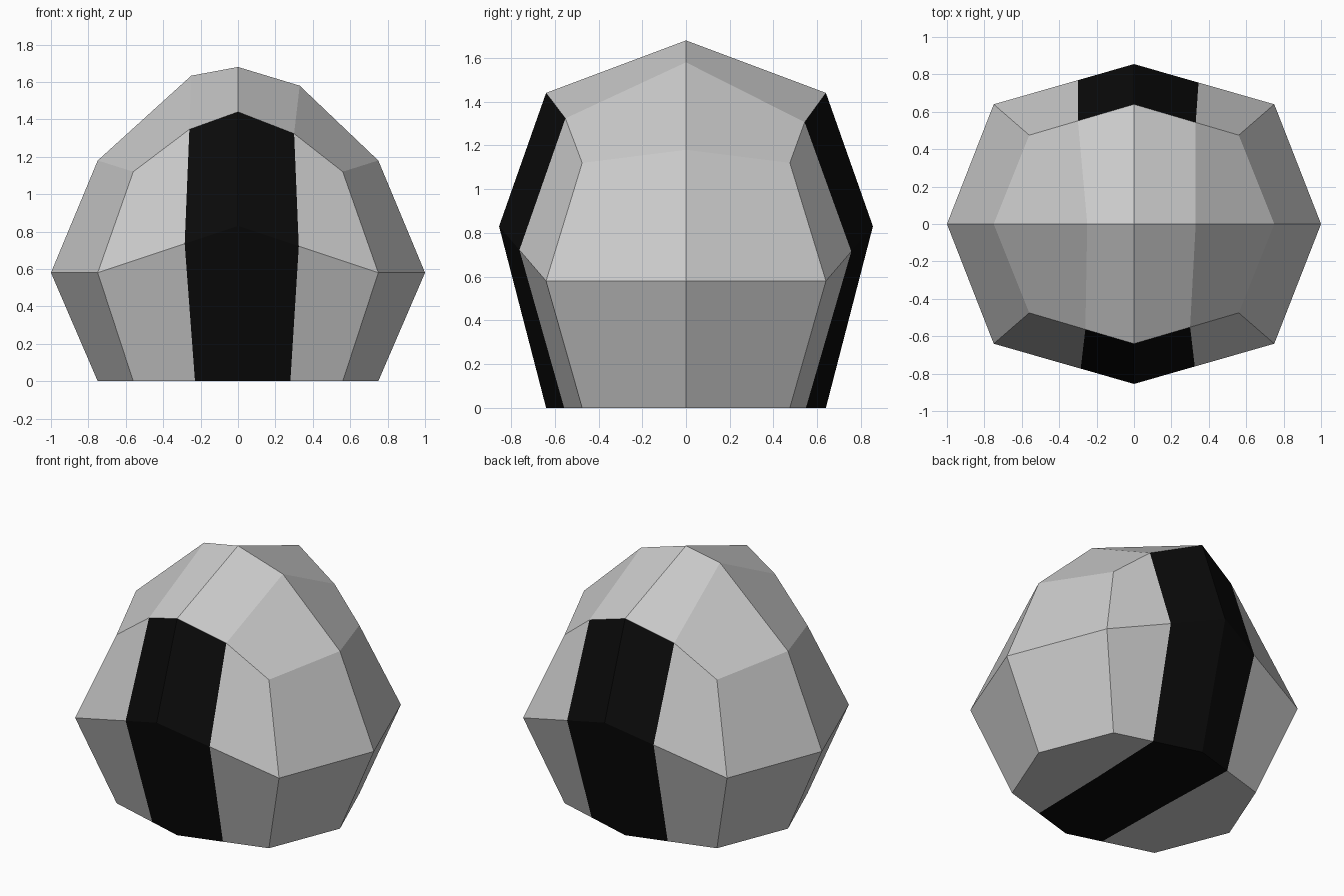
import bpy

if "Cube" in bpy.data.objects:
    bpy.data.objects.remove(bpy.data.objects["Cube"])

# Ring of 8 (y, z) points: top, front upper, front middle, front foot,
# underside, back foot, back middle, back upper
def ring(y_up, y_mid, y_foot, z_top, z_up, z_mid):
    front = [(-y_up, z_up), (-y_mid, z_mid), (-y_foot, 0)]
    back = [(-y, z) for y, z in reversed(front)]
    return [(0, z_top)] + front + [(0, 0)] + back

CENTRE = ring(0.64, 0.855, 0.64, 1.68, 1.44, 0.83)
END = ring(0.475, 0.64, 0.475, 1.18, 1.12, 0.58)
END_X = [0.75, 0.56, 0.75, 0.56, 0.75, 0.56, 0.75, 0.56]
BULGE = {0: 0.12, 1: 0.055, 7: 0.055}

# Loop between the centre and end rings, rounded out at the top
def cut(xs):
    pts = []
    for i, x in enumerate(xs):
        t = abs(x) / END_X[i]
        (y0, z0), (y1, z1) = CENTRE[i], END[i]
        pts.append((x, y0 + (y1 - y0) * t, z0 + (z1 - z0) * t + BULGE.get(i, 0)))
    return pts

def end(side):
    return [(side * x, y, z) for x, (y, z) in zip(END_X, END)]

columns = [
    end(-1),
    cut([-0.25, -0.26, -0.285, -0.23, -0.24, -0.26, -0.30, -0.30]),
    [(0, y, z) for y, z in CENTRE],
    cut([0.33, 0.30, 0.325, 0.28, 0.29, 0.31, 0.345, 0.33]),
    end(1),
]
verts = [p for col in columns for p in col] + [(-1, 0, 0.58), (1, 0, 0.58)]

body, stripe = [], []
# Bands between columns; the middle two are black except over the top
for c in range(4):
    for i in range(8):
        j = (i + 1) % 8
        a, b = c * 8, c * 8 + 8
        black = c in (1, 2) and 1 <= i <= 6
        (stripe if black else body).append((a + i, a + j, b + j, b + i))

# Side caps: four quads around each outermost point
for i in range(0, 8, 2):
    k = (i + 2) % 8
    body.append((40, k, i + 1, i))
    body.append((41, 32 + i, 32 + i + 1, 32 + k))

def make(name, faces):
    used = sorted({v for f in faces for v in f})
    index = {v: n for n, v in enumerate(used)}
    mesh = bpy.data.meshes.new(name)
    mesh.from_pydata([verts[v] for v in used], [], [[index[v] for v in f] for f in faces])
    mesh.update()
    obj = bpy.data.objects.new(name, mesh)
    bpy.context.collection.objects.link(obj)
    return obj

make("faceted_body", body)
band = make("dark_stripe", stripe)

# Black stripe colour
black = bpy.data.materials.new("black")
black.diffuse_color = (0.003, 0.003, 0.003, 1)
black.use_nodes = True
black.node_tree.nodes["Principled BSDF"].inputs["Base Color"].default_value = black.diffuse_color
band.data.materials.append(black)
